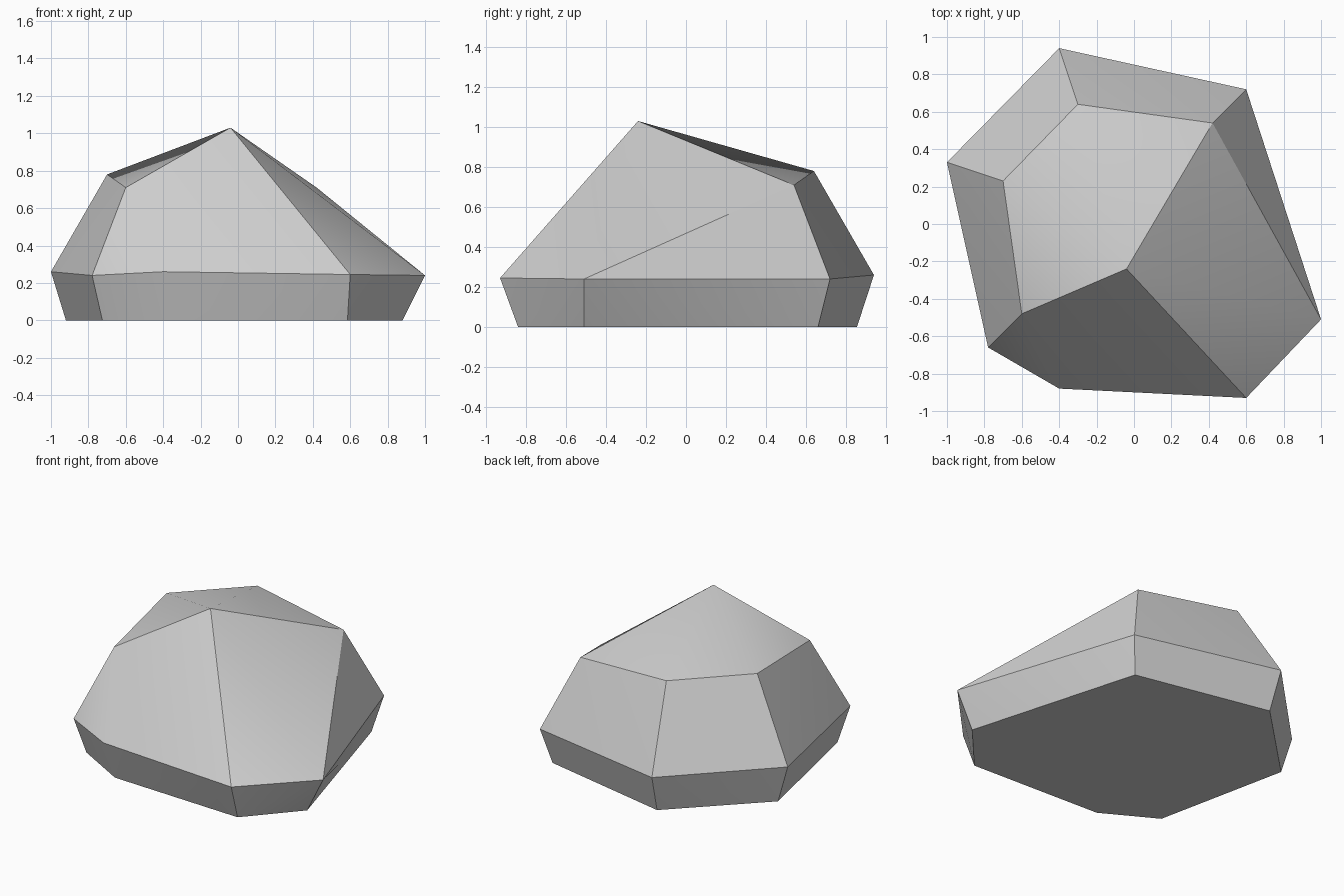
import bpy
import bmesh
import math

cube = bpy.data.objects.get("Cube")
if cube:
    bpy.data.objects.remove(cube, do_unlink=True)

# Single stone colour
stone = bpy.data.materials.new("stone_grey")
stone.use_nodes = True
grey = (0.62, 0.62, 0.62, 1)
stone.diffuse_color = grey
stone.node_tree.nodes["Principled BSDF"].inputs["Base Color"].default_value = grey

# Flat footing, which is slightly narrower than the rim
footing = [(-0.38, 0.855, 0), (0.546, 0.66, 0), (0.88, -0.51, 0), (0.585, -0.84, 0),
           (-0.37, -0.80, 0), (-0.725, -0.60, 0), (-0.92, 0.32, 0)]

# Widest ring
rim = [(-0.40, 0.94, 0.26), (0.60, 0.72, 0.24), (1.0, -0.51, 0.24), (0.60, -0.93, 0.245),
       (-0.40, -0.88, 0.26), (-0.78, -0.66, 0.24), (-1.0, 0.33, 0.26)]

# Shoulder corners and the off-centre peak
shoulder = [(-0.30, 0.64, 0.78), (0.42, 0.54, 0.71), (-0.70, 0.23, 0.78), (-0.60, -0.48, 0.71)]
peak = [(-0.04, -0.24, 1.03)]

# Chiselled boulder: facets wrapped around all corners
bm = bmesh.new()
for corner in footing + rim + shoulder + peak:
    bm.verts.new(corner)
bmesh.ops.convex_hull(bm, input=bm.verts)
bmesh.ops.dissolve_limit(bm, angle_limit=math.radians(2), verts=bm.verts, edges=bm.edges)
bmesh.ops.recalc_face_normals(bm, faces=bm.faces)
mesh = bpy.data.meshes.new("boulder")
bm.to_mesh(mesh)
bm.free()
mesh.materials.append(stone)

boulder = bpy.data.objects.new("boulder", mesh)
bpy.context.collection.objects.link(boulder)
bpy.ops.object.select_all(action="DESELECT")
boulder.select_set(True)
bpy.context.view_layer.objects.active = boulder
bpy.ops.object.shade_smooth_by_angle(angle=math.radians(30))
